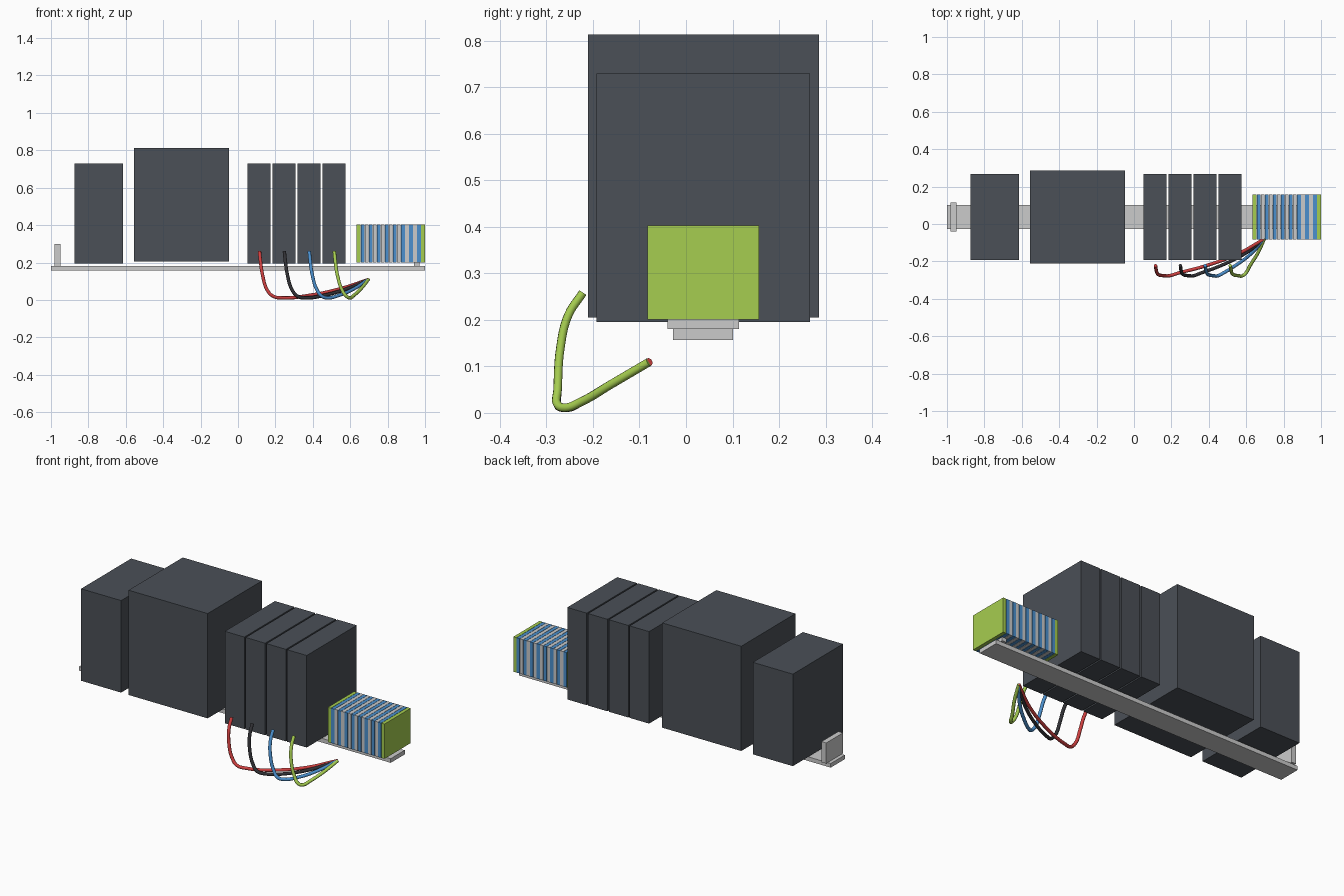
import bpy

if "Cube" in bpy.data.objects:
    bpy.data.objects.remove(bpy.data.objects["Cube"])


def material(name, rgb):
    m = bpy.data.materials.new(name)
    m.diffuse_color = (*rgb, 1)
    m.use_nodes = True
    m.node_tree.nodes["Principled BSDF"].inputs["Base Color"].default_value = m.diffuse_color
    return m


DARK = material("dark_housing", (0.07, 0.08, 0.095))
GREEN = material("green", (0.38, 0.61, 0.08))
BLUE = material("blue", (0.07, 0.28, 0.62))
RED = material("red", (0.63, 0.05, 0.05))
BLACK = material("black", (0.03, 0.03, 0.035))


def box(name, x, y, z, mat=None):
    """Box from (min, max) pairs on each axis."""
    bpy.ops.mesh.primitive_cube_add(size=1, location=[sum(a) / 2 for a in (x, y, z)])
    ob = bpy.context.object
    ob.name = name
    ob.scale = [a[1] - a[0] for a in (x, y, z)]
    bpy.ops.object.transform_apply(location=False, rotation=False, scale=True)
    if mat:
        ob.data.materials.append(mat)
    return ob


# mounting rail and the clamps at both ends
box("mounting_rail", (-1, 1), (-0.028, 0.101), (0.157, 0.181))
for side, x in (("left", -0.965), ("right", 0.955)):
    box(f"end_clamp_{side}", (x - 0.015, x + 0.015), (-0.04, 0.114), (0.18, 0.30))

# large devices
box("control_module", (-0.873, -0.616), (-0.192, 0.267), (0.195, 0.729), DARK)
box("power_supply", (-0.555, -0.047), (-0.211, 0.286), (0.205, 0.813), DARK)

# row of narrow breakers
for i in range(4):
    x = 0.05 + i * 0.1335
    box(f"breaker_{i + 1}", (x, x + 0.125), (-0.192, 0.267), (0.195, 0.729), DARK)

# terminal strip: green earth terminals at the ends, blue and grey between
count, start = 17, 0.634
pitch = (1 - start) / count
for i in range(count):
    x = start + i * pitch
    mat = GREEN if i in (0, count - 1) else BLUE if i % 2 else None
    box(f"terminal_{i + 1}", (x + 0.0008, x + pitch - 0.0008), (-0.083, 0.157), (0.201, 0.403), mat)

# wires hang from the breakers and meet at one point below the terminals;
# each row is x offset, share of the span to the end point, y, z
PATH = [(0, 0, -0.222, 0.258), (0.005, 0, -0.253, 0.21), (0.015, 0, -0.27, 0.14),
        (0.043, 0, -0.276, 0.05), (0.061, 0.02, -0.277, 0.02), (0.065, 0.1, -0.262, 0.011),
        (0.031, 0.4, -0.225, 0.024), (0.01, 0.74, -0.16, 0.062), (0, 1, -0.08, 0.109)]
for name, x0, mat in (("red", 0.115, RED), ("black", 0.248, BLACK),
                      ("blue", 0.381, BLUE), ("green", 0.515, GREEN)):
    cu = bpy.data.curves.new(f"{name}_wire", 'CURVE')
    cu.dimensions = '3D'
    cu.bevel_depth = 0.0092
    cu.bevel_resolution = 3
    cu.resolution_u = 6
    cu.use_fill_caps = True
    sp = cu.splines.new('BEZIER')
    sp.bezier_points.add(len(PATH) - 1)
    for p, (off, f, y, z) in zip(sp.bezier_points, PATH):
        p.co = (x0 + off + f * (0.697 - x0), y, z)
        p.handle_left_type = p.handle_right_type = 'AUTO'
    sp.use_smooth = True
    cu.materials.append(mat)
    bpy.context.collection.objects.link(bpy.data.objects.new(f"{name}_wire", cu))
